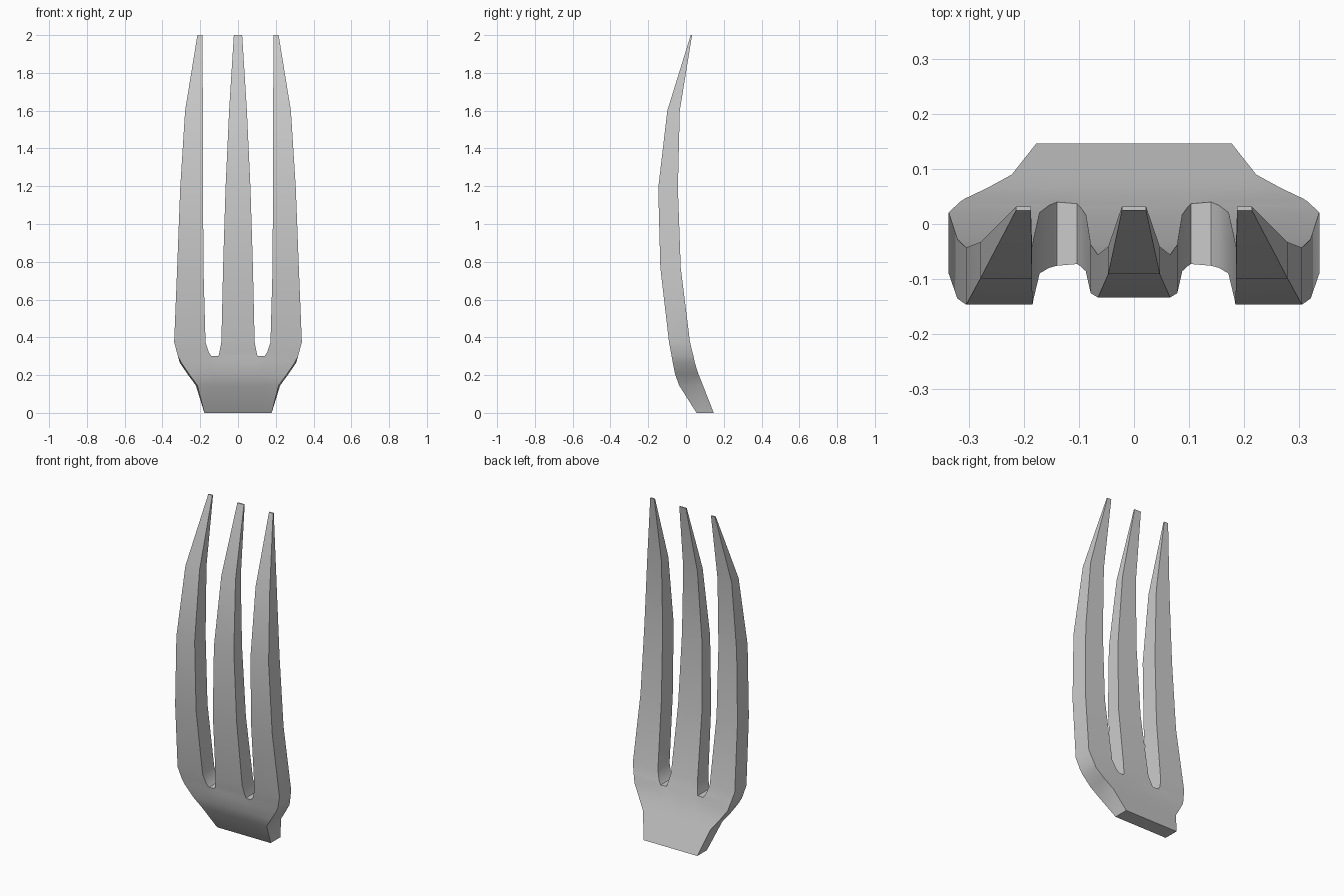
import bpy, bmesh

if "Cube" in bpy.data.objects:
    bpy.data.objects.remove(bpy.data.objects["Cube"])

# Rows: z, front y, back y, outer half width, slot outer edge, slot inner edge, middle tine thinning
ROWS = [
    (0.000,  0.056,  0.147, 0.178, 0.140, 0.104, 0.0),
    (0.145, -0.036,  0.090, 0.223, 0.140, 0.104, 0.0),
    (0.205, -0.058,  0.066, 0.267, 0.140, 0.104, 0.0),
    (0.267, -0.070,  0.046, 0.309, 0.140, 0.104, 0.0),
    (0.300, -0.076,  0.040, 0.318, 0.140, 0.104, 0.003),
    (0.322, -0.080,  0.034, 0.324, 0.155, 0.098, 0.003),
    (0.375, -0.090,  0.021, 0.338, 0.172, 0.088, 0.004),
    (0.770, -0.136, -0.028, 0.322, 0.183, 0.079, 0.010),
    (1.190, -0.147, -0.043, 0.306, 0.185, 0.066, 0.013),
    (1.600, -0.099, -0.033, 0.280, 0.186, 0.047, 0.008),
    (2.000,  0.025,  0.032, 0.215, 0.188, 0.022, 0.0),
]
SLOT_ROW = 4

bm = bmesh.new()


def sheet(is_front):
    """One curved face of the fork, as a grid of vertices."""
    grid = []
    for z, yf, yb, outer, s_out, s_in, thin in ROWS:
        if is_front and z < 0.3:
            outer -= 0.008 if z > 0 else 0.0
        line = []
        for x in (-outer, -s_out, -s_in, s_in, s_out, outer):
            t = thin if abs(x) == s_in else 0.0
            line.append(bm.verts.new((x, yf + t if is_front else yb - t, z)))
        grid.append(line)
    return grid


front, back = sheet(True), sheet(False)
partner = {f: b for fl, bl in zip(front, back) for f, b in zip(fl, bl)}

# Front and back skins, leaving the two slots open
front_faces = []
for r in range(len(ROWS) - 1):
    for c in range(5):
        if c in (1, 3) and r >= SLOT_ROW:
            continue
        quad = [front[r][c], front[r][c + 1], front[r + 1][c + 1], front[r + 1][c]]
        front_faces.append(bm.faces.new(quad))
        bm.faces.new([partner[v] for v in reversed(quad)])

# Side walls around the outline, slots and tips
rim = [e for e in bm.edges if e.is_boundary and e.verts[0] in partner]
for e in rim:
    a, b = e.verts
    bm.faces.new((a, b, partner[b], partner[a]))

bmesh.ops.recalc_face_normals(bm, faces=bm.faces)
mesh = bpy.data.meshes.new("fork_head")
bm.to_mesh(mesh)
bm.free()
fork = bpy.data.objects.new("fork_head", mesh)
bpy.context.collection.objects.link(fork)
bpy.context.view_layer.objects.active = fork
fork.select_set(True)
bpy.ops.object.shade_smooth_by_angle(angle=0.5)
